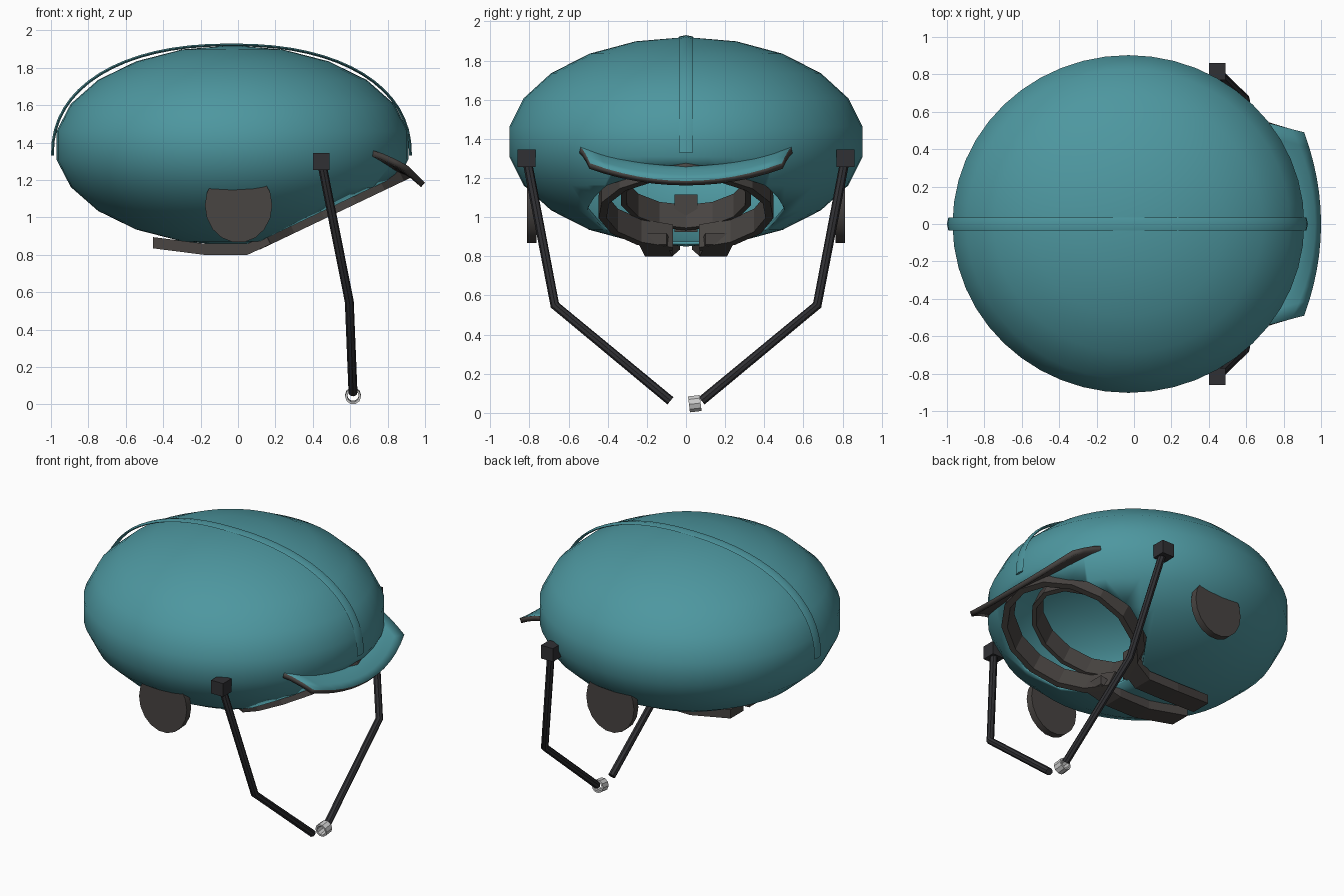
import bpy, bmesh, math
from mathutils import Vector

if "Cube" in bpy.data.objects:
    bpy.data.objects.remove(bpy.data.objects["Cube"])


def material(name, rgb):
    m = bpy.data.materials.new(name)
    m.diffuse_color = (*rgb, 1)
    m.use_nodes = True
    m.node_tree.nodes["Principled BSDF"].inputs["Base Color"].default_value = m.diffuse_color
    return m


teal = material("teal_shell", (0.075, 0.31, 0.35))
dark = material("dark_padding", (0.065, 0.058, 0.054))
black = material("black_strap", (0.03, 0.03, 0.034))


def finish(name, bm, mats=(), smooth=None):
    bmesh.ops.recalc_face_normals(bm, faces=bm.faces)
    me = bpy.data.meshes.new(name)
    bm.to_mesh(me)
    bm.free()
    ob = bpy.data.objects.new(name, me)
    bpy.context.collection.objects.link(ob)
    for m in mats:
        me.materials.append(m)
    if smooth:
        bpy.ops.object.select_all(action='DESELECT')
        ob.select_set(True)
        bpy.context.view_layer.objects.active = ob
        bpy.ops.object.shade_smooth_by_angle(angle=math.radians(smooth))
    return ob


def loft(name, sections, mats, smooth=None, closed=False):
    """Skin a list of equal-sized cross-section loops."""
    bm = bmesh.new()
    rows = [[bm.verts.new(p) for p in s] for s in sections]
    k = len(rows[0])
    pairs = list(zip(rows, rows[1:])) + ([(rows[-1], rows[0])] if closed else [])
    for a, b in pairs:
        for i in range(k):
            bm.faces.new((a[i], a[(i + 1) % k], b[(i + 1) % k], b[i]))
    if not closed:
        bm.faces.new(rows[0])
        bm.faces.new(rows[-1])
    return finish(name, bm, mats, smooth)


def box(name, loc, size, mat):
    bm = bmesh.new()
    bmesh.ops.create_cube(bm, size=1)
    bmesh.ops.scale(bm, vec=size, verts=bm.verts)
    bmesh.ops.translate(bm, vec=loc, verts=bm.verts)
    return finish(name, bm, [mat])


# Helmet shell: squashed ball with a slanted face opening
slope = math.atan(0.476)
U = Vector((math.cos(slope), 0, math.sin(slope)))      # along the opening
N = Vector((math.sin(slope), 0, -math.cos(slope)))     # out of the opening
bm = bmesh.new()
bmesh.ops.create_uvsphere(bm, u_segments=48, v_segments=11, radius=1)
bmesh.ops.scale(bm, vec=(0.95, 0.912, 0.535), verts=bm.verts)
bmesh.ops.translate(bm, vec=(-0.03, 0, 1.385), verts=bm.verts)
bmesh.ops.bisect_plane(bm, geom=bm.verts[:] + bm.edges[:] + bm.faces[:],
                       plane_co=(0.1, 0, 0.865), plane_no=N, clear_outer=True)
shell = finish("helmet_shell", bm, [teal], 40)
mod = shell.modifiers.new("thickness", 'SOLIDIFY')
mod.thickness, mod.offset = 0.015, -1

# Crest strip over the top, front to back
sections = []
for i in range(33):
    t = math.pi * i / 32
    c, s = math.cos(t), math.sin(t)
    e = 2 / 2.25
    ring = []
    for y, d in ((-0.035, 0.5), (-0.018, 0), (0.018, 0), (0.035, 0.5), (0, 1)):
        rx, rz = 0.95 + 0.015 * d, 0.585 + 0.015 * d
        ring.append((-0.035 + rx * math.copysign(abs(c) ** e, c), y, 1.33 + rz * max(s, 0) ** e))
    sections.append(ring)
loft("crest_strip", sections, [teal], 40)

# Visor: curved sheet with a dark underside
bm = bmesh.new()
rows = []
for j in range(13):
    q = j / 6 - 1
    back = Vector((0.875 - 0.235 * q * q, 0.56 * q, 1.265 + 0.113 * q * q))
    front = Vector((1.0 - 0.09 * q * q, 0.49 * q, 1.185 + 0.09 * q * q))
    row = []
    for k in range(5):
        p = back.lerp(front, k / 4)
        p.z += 0.015 * math.sin(math.pi * k / 4)
        row.append(bm.verts.new(p))
    rows.append(row)
for a, b in zip(rows, rows[1:]):
    for k in range(4):
        bm.faces.new((a[k], a[k + 1], b[k + 1], b[k]))
visor = finish("visor", bm, [teal, dark], 40)
up = visor.data.polygons[0].normal.z > 0
mod = visor.modifiers.new("thickness", 'SOLIDIFY')
mod.thickness, mod.offset = 0.032, (-1 if up else 1)
mod.material_offset = mod.material_offset_rim = 1


# Padding bands around the opening
def pad_band(name, centre, ru, rv, low, high, thick, gap, n=14):
    sections = []
    for i in range(n + 1):
        t = gap + (2 * math.pi - 2 * gap) * i / n
        out = lambda r: centre - U * math.cos(t) * (ru - r) + Vector((0, math.sin(t) * (rv - r), 0))
        sections.append([out(0) + N * low, out(0) + N * high,
                         out(thick) + N * high, out(thick) + N * low])
    loft(name, sections, [dark])


pad_band("rim_padding", Vector((0.5, 0, 1.055)), 0.45, 0.45, -0.09, 0.04, 0.04, 0.16)
pad_band("inner_headband", Vector((0.36, 0, 1.15)), 0.38, 0.34, -0.07, 0.06, 0.03, 0.0)
box("rear_padding_post", (0.01, 0, 1.02), (0.06, 0.12, 0.19), dark)

# Chin strap parts on both sides
for side, label in ((-1, "front"), (1, "back")):
    # Rear pads under the shell
    path = ((-0.455, 0.865, 0.1), (-0.18, 0.83, 0.14), (0.05, 0.83, 0.14), (0.18, 0.89, 0.17))
    loft("lower_pad_" + label,
         [[(x, side * (y + dy), z + dz) for dy, dz in
           ((-0.07, -0.03), (0.07, -0.03), (0.07, 0.03), (-0.07, 0.03))] for x, z, y in path], [dark])

    # Round ear pad
    loft("ear_pad_" + label,
         [[(0.003 + 0.18 * math.cos(a), side * y, 1.065 + 0.2 * math.sin(a))
           for a in (math.tau * i / 18 for i in range(18))] for y in (0.765, 0.812)], [dark], 40)

    # Strap anchor block
    box("strap_anchor_" + label, (0.445, side * 0.815, 1.3), (0.09, 0.09, 0.09), black)

    # Bent strap tube
    pts = [Vector((x, side * y, z)) for x, y, z in
           ((0.45, 0.81, 1.28), (0.595, 0.67, 0.55), (0.615, 0.08, 0.062))]
    dirs = [(pts[1] - pts[0]).normalized(), (pts[2] - pts[1]).normalized()]
    dirs.insert(1, (dirs[0] + dirs[1]).normalized())
    sections = []
    for p, d in zip(pts, dirs):
        a = d.cross(Vector((0, side, 0.2))).normalized()
        b = d.cross(a)
        sections.append([p + 0.024 * (a * math.cos(t) + b * math.sin(t))
                         for t in (math.tau * i / 8 for i in range(8))])
    loft("chin_strap_" + label, sections, [black], 40)

# Ring buckle at the end of the back strap
axis = Vector((0, 0.99, 0.12)).normalized()
side_dir = Vector((1, 0, 0))
up_dir = side_dir.cross(axis)
sections = []
for i in range(10):
    t = math.tau * i / 10
    d = side_dir * math.cos(t) + up_dir * math.sin(t)
    sections.append([Vector((0.615, 0.045, 0.047)) + d * r + axis * h
                     for r, h in ((0.043, -0.03), (0.043, 0.03), (0.031, 0.03), (0.031, -0.03))])
loft("buckle_ring", sections, [], closed=True)
